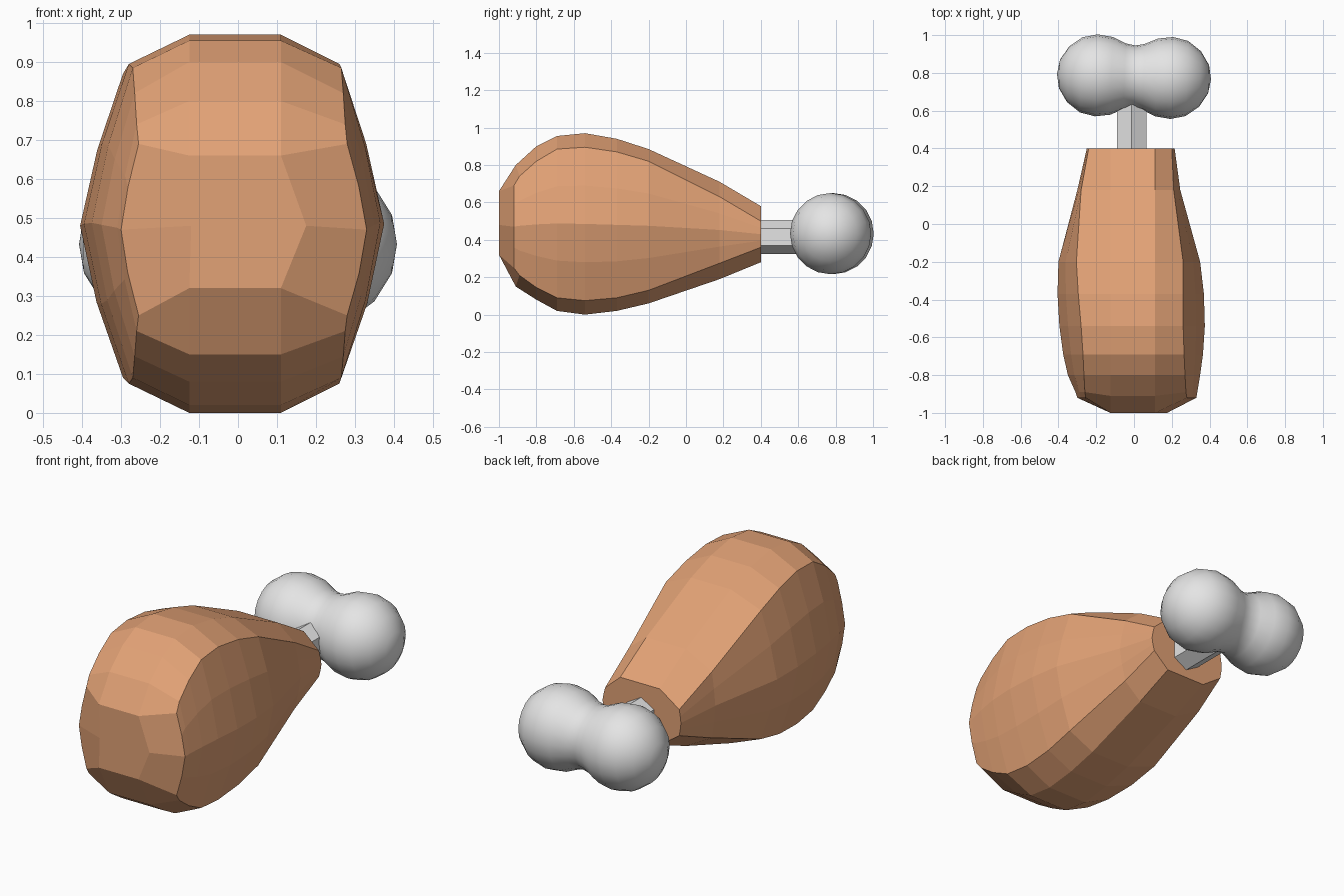
import bpy, bmesh, math

cube = bpy.data.objects.get("Cube")
if cube:
    bpy.data.objects.remove(cube)


def material(name, rgb):
    m = bpy.data.materials.new(name)
    m.use_nodes = True
    m.diffuse_color = (*rgb, 1)
    m.node_tree.nodes["Principled BSDF"].inputs["Base Color"].default_value = (*rgb, 1)
    return m


def finish(bm, name, mat, smooth=False):
    bmesh.ops.recalc_face_normals(bm, faces=bm.faces)
    for f in bm.faces:
        f.smooth = smooth
    mesh = bpy.data.meshes.new(name)
    bm.to_mesh(mesh)
    bm.free()
    mesh.materials.append(mat)
    obj = bpy.data.objects.new(name, mesh)
    bpy.context.collection.objects.link(obj)
    return obj


meat_brown = material("roasted brown", (0.76, 0.36, 0.18))
bone_white = material("bone white", (0.78, 0.78, 0.78))

# Meat: sections lofted from the rounded front to the narrow back.
# Middle strip: y, top, bottom
strip = [(-1, .66, .32), (-.91, .80, .15), (-.8, .90, .08), (-.69, .955, .02),
         (-.54, .97, 0), (-.37, .94, .02), (-.2, .885, .06), (.18, .71, .19), (.4, .58, .28)]
# Side ridge: y, top, bottom
ridge = [(-.92, .69, .25), (-.89, .74, .21), (-.8, .82, .145), (-.69, .885, .09),
         (-.54, .895, .075), (-.37, .87, .09), (-.2, .82, .13), (.18, .63, .275), (.4, .50, .36)]
# Ridge and widest x on the right and left of each section
right_x = [(-.255, -.30), (-.26, -.31), (-.265, -.35), (-.27, -.375), (-.28, -.395),
           (-.295, -.405), (-.305, -.40), (-.28, -.30), (-.24, -.25)]
left_x = [(.28, .33), (.275, .335), (.27, .35), (.265, .365), (.26, .375),
          (.26, .37), (.26, .35), (.21, .245), (.20, .215)]


def side_points(widths, edge):
    """Ridge, bulging flank and lower ridge of one section, top to bottom."""
    corner, wide = widths
    y, top, low = edge
    pts = []
    for k, bulge in enumerate((0, .6, 1, .62, 0)):
        pts.append((corner + (wide - corner) * bulge, y, top + (low - top) * k / 4))
    return pts


bm = bmesh.new()
rings = []
for mid, edge, lx, rx in zip(strip, ridge, left_x, right_x):
    y, top, low = mid
    pts = [(-.125, y, top), (.11, y, top), *side_points(lx, edge),
           (.11, y, low), (-.125, y, low), *reversed(side_points(rx, edge))]
    rings.append([bm.verts.new(p) for p in pts])
for a, b in zip(rings, rings[1:]):
    for i in range(len(a)):
        j = (i + 1) % len(a)
        bm.faces.new((a[i], a[j], b[j], b[i]))
bm.faces.new(rings[-1])

# Front closure, split along the middle
r = rings[0]
ml, mr = bm.verts.new((-.12, -1, .48)), bm.verts.new((.175, -1, .48))
for loop in ([r[0], r[1], mr, ml], [ml, mr, r[7], r[8]],
             [r[1], r[2], r[3], r[4], mr], [mr, r[4], r[5], r[6], r[7]],
             [r[0], ml, r[11], r[12], r[13]], [ml, r[8], r[9], r[10], r[11]]):
    bm.faces.new(loop)
finish(bm, "meat", meat_brown)

# Bone shaft: six-sided bar
bm = bmesh.new()
bmesh.ops.create_cone(bm, cap_ends=True, segments=6, radius1=.09, radius2=.09, depth=.46)
shaft = finish(bm, "bone_shaft", bone_white)
shaft.rotation_euler = (math.pi / 2, 0, 0)
shaft.location = (-.013, .53, .415)

# Bone knob: two-lobed profile turned around the x axis
half = [(.408, .0), (.395, .075), (.35, .147), (.28, .199), (.2, .217), (.12, .206), (.05, .175)]
profile = [(-x, rad) for x, rad in half] + [(0, .165)] + [(x, rad) for x, rad in reversed(half)]
bm = bmesh.new()
verts = [bm.verts.new((x, 0, rad)) for x, rad in profile]
edges = [bm.edges.new(pair) for pair in zip(verts, verts[1:])]
bmesh.ops.spin(bm, geom=verts + edges, cent=(0, 0, 0), axis=(1, 0, 0),
               angle=math.tau, steps=20, use_merge=False)
bmesh.ops.remove_doubles(bm, verts=bm.verts, dist=.0005)
knob = finish(bm, "bone_knob", bone_white, smooth=True)
knob.location = (0, .78, .433)
knob.rotation_euler = (0, 0, -.035)
